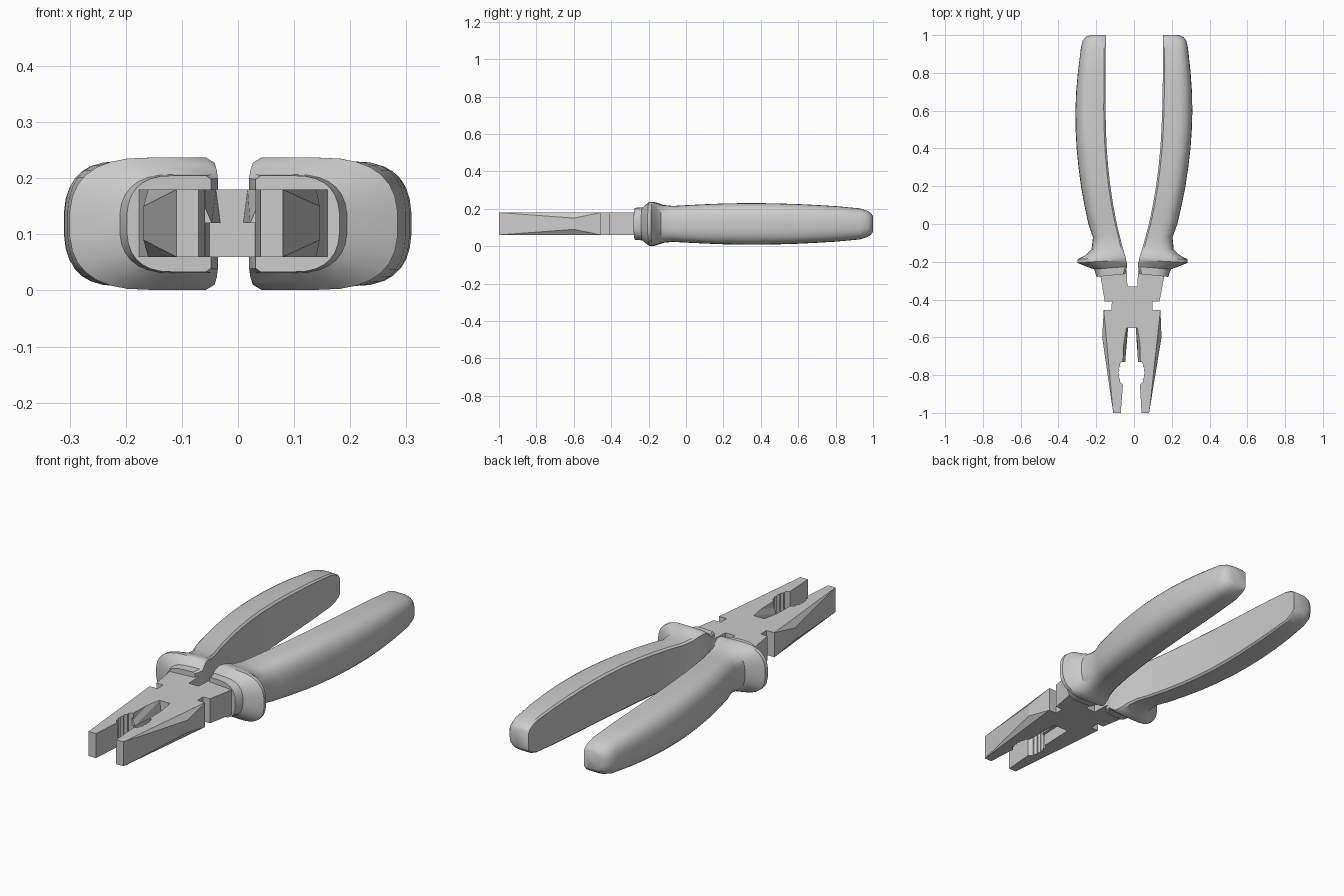
import bpy, bmesh, math

if "Cube" in bpy.data.objects:
    bpy.data.objects.remove(bpy.data.objects["Cube"])

ZC = 0.119            # mid height of the tool
Z0, Z1 = 0.06, 0.18   # steel thickness


def place(x, y, z):
    # the two halves are very slightly swung off the centre line
    return (x - 0.006 + 0.009 * y, y, z)


def finish(name, bm, smooth=False):
    bmesh.ops.recalc_face_normals(bm, faces=bm.faces)
    me = bpy.data.meshes.new(name)
    bm.to_mesh(me)
    bm.free()
    ob = bpy.data.objects.new(name, me)
    bpy.context.collection.objects.link(ob)
    if smooth:
        bpy.ops.object.select_all(action='DESELECT')
        ob.select_set(True)
        bpy.context.view_layer.objects.active = ob
        bpy.ops.object.shade_smooth_by_angle(angle=math.radians(35))
    return ob


def hull(name, pts):
    bm = bmesh.new()
    for p in pts:
        bm.verts.new(place(*p))
    res = bmesh.ops.convex_hull(bm, input=bm.verts)
    bmesh.ops.delete(bm, geom=[v for v in bm.verts if not v.link_faces], context='VERTS')
    bmesh.ops.dissolve_limit(bm, angle_limit=0.01, verts=bm.verts, edges=bm.edges)
    return finish(name, bm)


# Steel head: half outline from the rear slot, round the jaw, to the front gap
half = [(.026, -.33), (.03, -.25), (.05, -.2), (.15, -.2), (.168, -.28),
        (.145, -.41), (.108, -.41), (.108, -.455), (.15, -.455),
        (.095, -1), (.055, -1), (.045, -.85)]
for i in range(11):   # serrated pipe grip
    t = i / 10
    half.append((.052 + .013 * math.sin(math.pi * t) + (.006 if i % 2 else 0),
                 -.845 + .115 * t))
half += [(.045, -.725), (.04, -.55)]
outline = half + [(-x, y) for x, y in reversed(half)]
bm = bmesh.new()
face = bm.faces.new([bm.verts.new(place(x, y, Z0)) for x, y in outline])
ext = bmesh.ops.extrude_face_region(bm, geom=[face])
for v in ext['geom']:
    if isinstance(v, bmesh.types.BMVert):
        v.co.z = Z1
finish("pliers_head", bm)

# Handle cross-section: flat inside, rounded outside (u across, v up)
top = [(0, .92), (.06, 1)]
for i in range(8):
    a = math.pi / 2 * (1 - i / 7.5)
    top.append((.42 + .58 * max(math.cos(a), 0) ** .75, math.sin(a) ** .75))
section = top + [(u, -v) for u, v in reversed(top)]

# Handle stations: y, inner x, outer x, half height
stations = [(-.265, .04, .19, .086), (-.225, .028, .203, .088),
            (-.208, .03, .25, .104), (-.19, .034, .293, .118),
            (-.172, .038, .291, .118), (-.15, .045, .25, .112),
            (-.12, .054, .218, .101), (-.07, .067, .211, .096),
            (0, .085, .236, .1), (.1, .105, .258, .105), (.2, .121, .277, .109),
            (.3, .133, .291, .111), (.4, .142, .302, .111), (.5, .147, .308, .109),
            (.6, .15, .31, .106), (.7, .151, .307, .101), (.8, .152, .299, .095),
            (.93, .152, .284, .083), (.97, .152, .275, .07), (.99, .151, .26, .057),
            (1, .15, .235, .042)]

for side, s in (("right", 1), ("left", -1)):
    # Tapered bulge on the outside of the jaw
    pts = [(s * x, y, z) for x, y in ((.095, -1), (.15, -.455), (.11, -.455), (.085, -1))
           for z in (Z0, Z1)]
    pts += [(s * .157, -.6, z) for z in (.09, .15)]
    hull(side + "_jaw_bulge", pts)

    # Bevelled cutting edge, upper half only
    pts = [(s * x, y, z) for x, y, z in
           ((.06, -.73, Z1), (.028, -.545, Z1), (.07, -.545, Z1), (.06, -.73, .12),
            (.034, -.73, .12), (.02, -.545, .12), (.07, -.545, .12))]
    hull(side + "_cutting_edge", pts)

    # Grip with collar and flange
    bm = bmesh.new()
    rings = []
    for y, xi, xo, h in stations:
        tilt = -.015 if y < -.1 else 0
        rings.append([bm.verts.new(place(s * (xi + (xo - xi) * u), y + tilt * u, ZC + h * v))
                      for u, v in section])
    n = len(section)
    for a, b in zip(rings, rings[1:]):
        for i in range(n):
            j = (i + 1) % n
            bm.faces.new((a[i], a[j], b[j], b[i]))
    bm.faces.new(rings[0])
    bm.faces.new(rings[-1])
    finish(side + "_handle_grip", bm, smooth=True)
